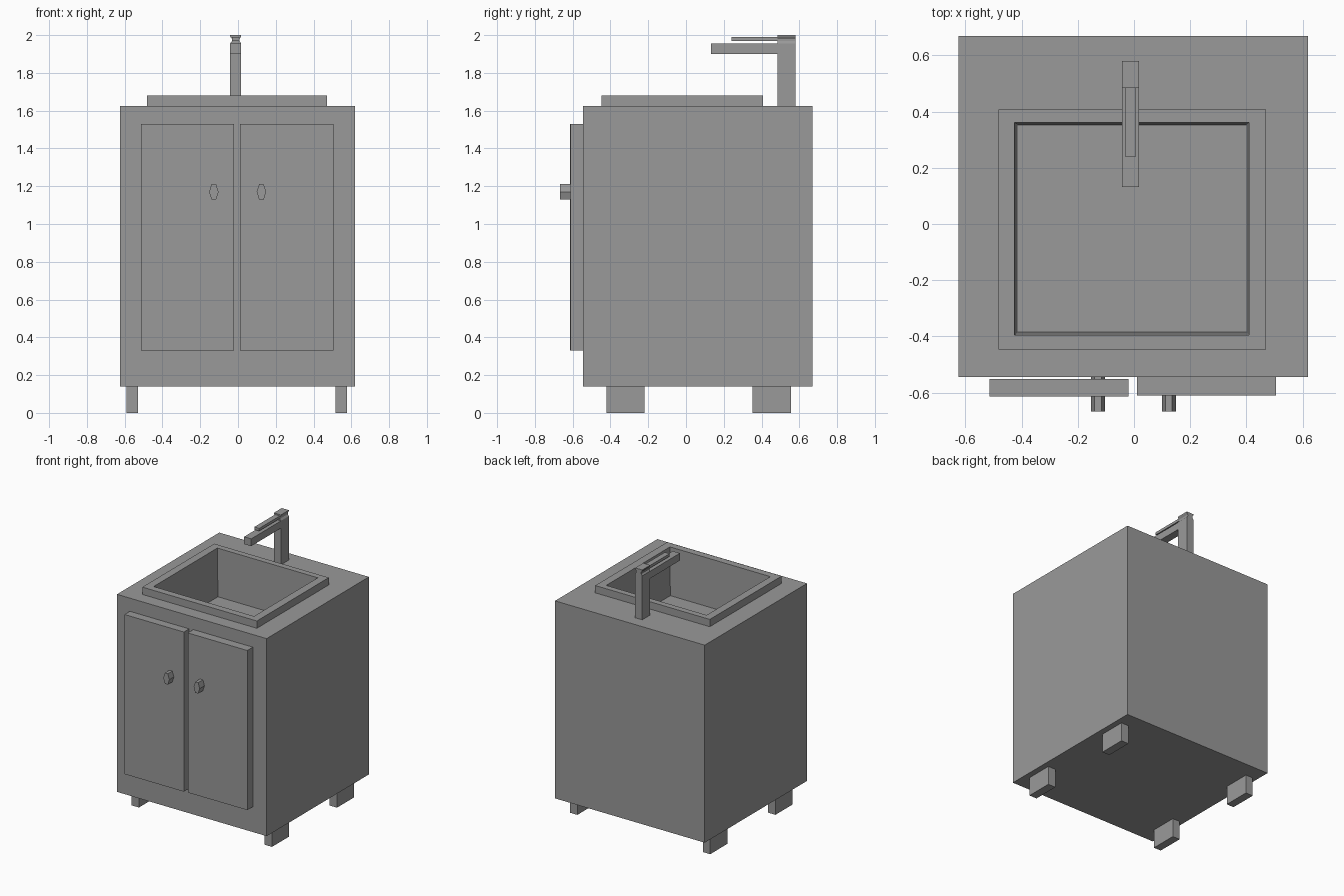
import bpy

cube = bpy.data.objects.get("Cube")
if cube:
    bpy.data.objects.remove(cube, do_unlink=True)

grey = bpy.data.materials.new("plain grey")
grey.use_nodes = True
COLOUR = (0.32, 0.32, 0.32, 1)
grey.diffuse_color = COLOUR
grey.node_tree.nodes["Principled BSDF"].inputs["Base Color"].default_value = COLOUR


def loft(name, rings, cap_start=True, cap_end=True):
    """Join equal rings of points with quads and close the chosen ends."""
    n = len(rings[0])
    verts = [p for ring in rings for p in ring]
    faces = []
    for r in range(len(rings) - 1):
        for i in range(n):
            j = (i + 1) % n
            faces.append((r * n + i, r * n + j, (r + 1) * n + j, (r + 1) * n + i))
    if cap_start:
        faces.append(tuple(reversed(range(n))))
    if cap_end:
        faces.append(tuple(range(len(verts) - n, len(verts))))
    mesh = bpy.data.meshes.new(name)
    mesh.from_pydata(verts, [], faces)
    mesh.materials.append(grey)
    obj = bpy.data.objects.new(name, mesh)
    bpy.context.collection.objects.link(obj)
    return obj


def rect(x, y, z):
    return [(x[0], y[0], z), (x[1], y[0], z), (x[1], y[1], z), (x[0], y[1], z)]


def box(name, x, y, z):
    return loft(name, [rect(x, y, z[0]), rect(x, y, z[1])])


# Cabinet with an opening in its top for the sink
body = ((-0.625, 0.62), (-0.545, 0.67))
hole = ((-0.425, 0.41), (-0.395, 0.362))
TOP, RIM = 1.625, 1.68
loft("cabinet", [rect(*body, 0.14), rect(*body, TOP), rect(*hole, TOP)], cap_end=False)

# Sink: raised rim and slightly tapered bowl
rim = ((-0.483, 0.47), (-0.447, 0.407))
floor = ((-0.414, 0.4), (-0.385, 0.353))
loft("sink", [rect(*rim, TOP), rect(*rim, RIM), rect(*hole, RIM), rect(*floor, 1.32)],
     cap_start=False)

# Feet
for side, x in (("right", (-0.59, -0.53)), ("left", (0.515, 0.577))):
    for end, y in (("front", (-0.42, -0.22)), ("back", (0.352, 0.555))):
        box(f"{end}_{side}_foot", x, y, (0, 0.14))

# Doors
box("right_door", (-0.514, -0.02), (-0.615, -0.552), (0.33, 1.53))
box("left_door", (0.01, 0.505), (-0.611, -0.543), (0.33, 1.53))


# Six-sided door knobs
def knob(name, x, back):
    outline = [(0.025, 0), (0.012, 0.041), (-0.012, 0.041),
               (-0.025, 0), (-0.012, -0.041), (0.012, -0.041)]
    loft(name, [[(x + u, y, 1.17 + v) for u, v in outline] for y in (back, -0.668)])


knob("right_knob", -0.128, -0.545)
knob("left_knob", 0.124, -0.6)

# Tap: post pinched near its top, spout and lever
wide, slim, depth = (-0.042, 0.017), (-0.032, 0.008), (0.485, 0.58)
post = [(wide, TOP), (wide, 1.955), (slim, 1.968), (slim, 1.98), (wide, 1.993), (wide, 2.0)]
loft("tap_post", [rect(x, depth, z) for x, z in post])
box("tap_spout", wide, (0.132, 0.49), (1.9, 1.955))
box("tap_lever", slim, (0.24, 0.5), (1.97, 1.99))
